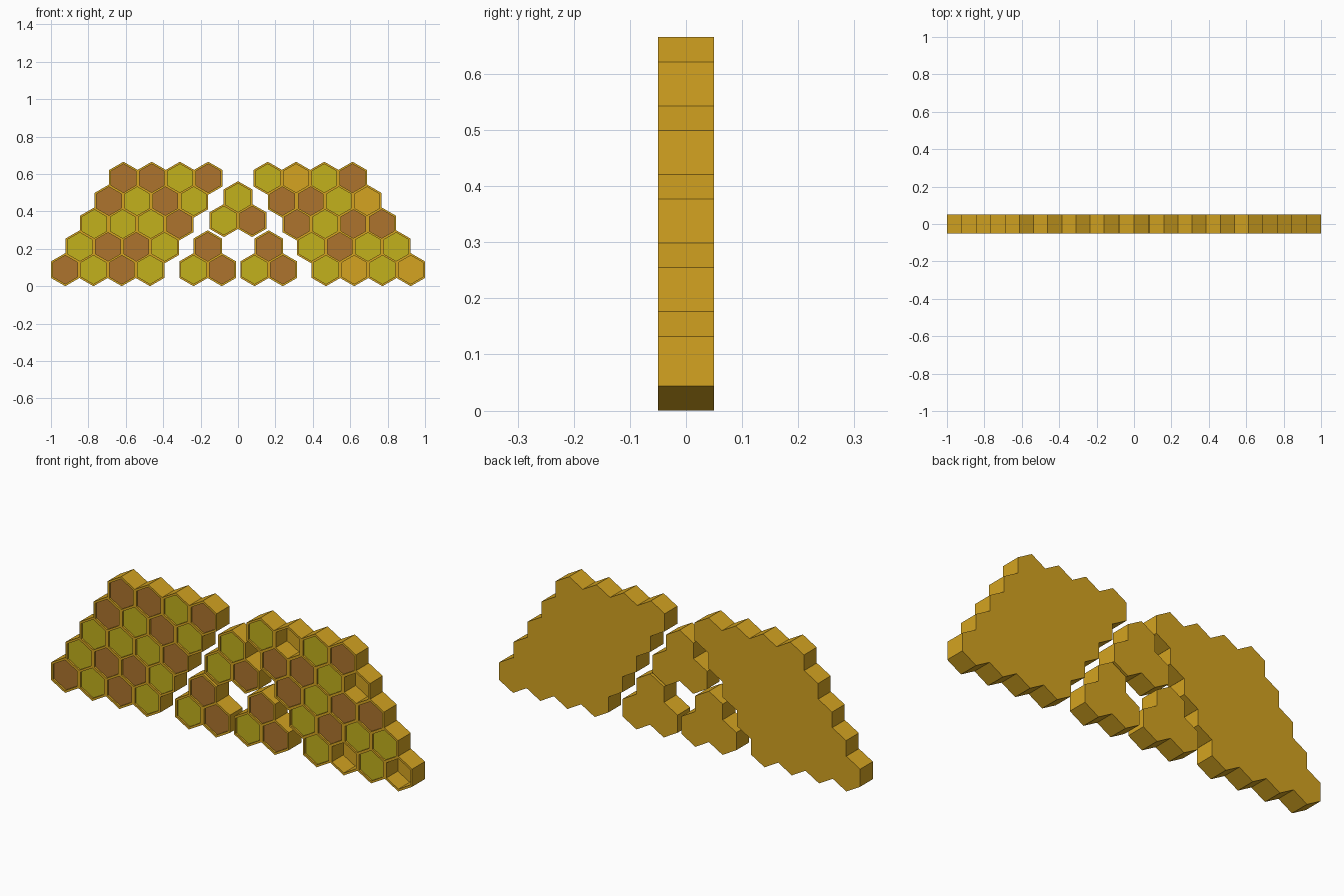
import bpy, bmesh
from math import sin, cos, pi

if "Cube" in bpy.data.objects:
    bpy.data.objects.remove(bpy.data.objects["Cube"])

R_OUT, R_IN = 0.0883, 0.0762      # cell outer / pocket radius
DX, DZ, STEP = 0.151, 0.1222, 0.0778
Y_FRONT, Y_BACK, Y_FLOOR = -0.05, 0.05, 0.04


def material(name, rgb):
    m = bpy.data.materials.new(name)
    m.diffuse_color = (*rgb, 1)
    m.use_nodes = True
    m.node_tree.nodes["Principled BSDF"].inputs["Base Color"].default_value = m.diffuse_color
    return m


GOLD = material("gold_shell", (0.66, 0.37, 0.015))
PANELS = {"Y": ("yellow", material("yellow_panel", (0.54, 0.44, 0.012))),
          "B": ("brown", material("brown_panel", (0.42, 0.175, 0.027)))}


def ring(bm, cx, cz, r, y):
    return [bm.verts.new((cx + r * sin(i * pi / 3), y, cz + r * cos(i * pi / 3)))
            for i in range(6)]


def bridge(bm, a, b):
    for i in range(6):
        j = (i + 1) % 6
        bm.faces.new((a[i], a[j], b[j], b[i]))


def add_shell(bm, cx, cz):
    # Hexagonal cup, open to the front
    rings = [ring(bm, cx, cz, r, y) for r, y in
             ((R_OUT, Y_BACK), (R_OUT, Y_FRONT), (R_IN, Y_FRONT), (R_IN, Y_FLOOR))]
    for a, b in zip(rings, rings[1:]):
        bridge(bm, a, b)
    bm.faces.new(rings[0])
    bm.faces.new(rings[-1])


def add_panel(bm, cx, cz):
    # Hexagonal slab set just behind the rim
    a = ring(bm, cx, cz, R_IN, -0.041)
    b = ring(bm, cx, cz, R_IN, -0.025)
    bridge(bm, a, b)
    bm.faces.new(a)
    bm.faces.new(b)


def make_object(name, cells, add, mat):
    bm = bmesh.new()
    for x, z in cells:
        add(bm, x, z)
    bmesh.ops.recalc_face_normals(bm, faces=bm.faces)
    me = bpy.data.meshes.new(name)
    bm.to_mesh(me)
    bm.free()
    me.materials.append(mat)
    bpy.context.collection.objects.link(bpy.data.objects.new(name, me))


def make_group(name, cells):
    # cells: list of (x, z, kind); kind O is an empty pocket
    make_object(name + "_shell", [c[:2] for c in cells], add_shell, GOLD)
    for kind, (label, mat) in PANELS.items():
        make_object(f"{name}_{label}_panels",
                    [c[:2] for c in cells if c[2] == kind], add_panel, mat)


def block(rows, x0, step):
    return [(x0 + r * step + c * DX, R_OUT + r * DZ, k)
            for r, row in enumerate(rows) for c, k in enumerate(row)]


def triangle(x, z, kinds):
    # bottom left, bottom right, top
    return [(x - DX / 2, z, kinds[0]), (x + DX / 2, z, kinds[1]), (x, z + DZ, kinds[2])]


EDGE = 1 - R_OUT * cos(pi / 6)
# Leaning side blocks, rows listed from the bottom up
make_group("left_block", block(["BYBY", "YBBY", "YYYB", "BYBY", "BBYB"], -EDGE, STEP))
make_group("right_block", block(["YOYO", "YBYY", "BYBB", "BBYO", "YOYB"],
                                EDGE - 3 * DX, -STEP))
# Three-cell clusters in the middle
make_group("lower_left_cluster", triangle(-0.162, R_OUT, "YBB"))
make_group("lower_right_cluster", triangle(0.164, R_OUT, "YBB"))
make_group("upper_cluster", triangle(0, 0.351, "YBY"))
